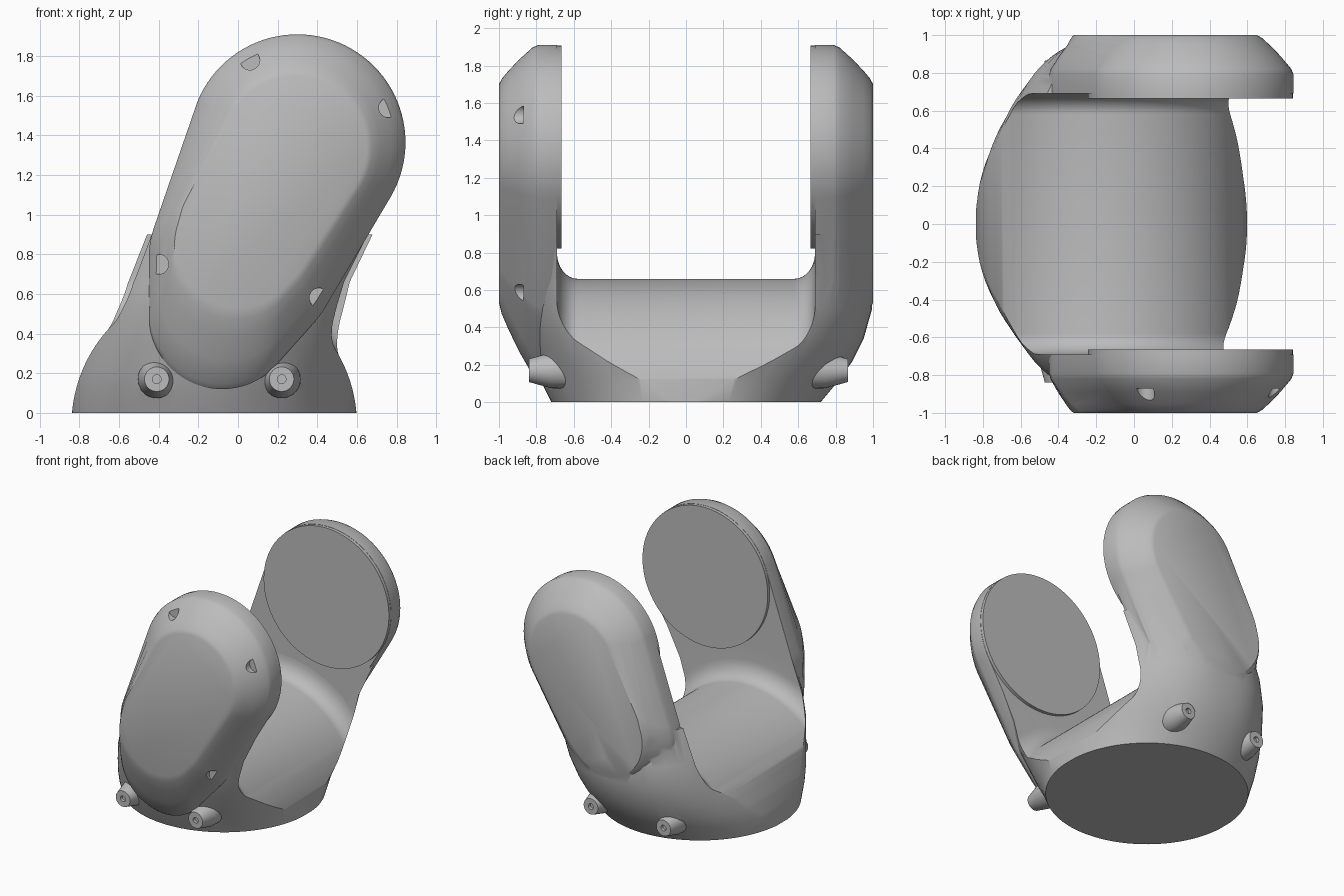
import bpy, bmesh, math

if "Cube" in bpy.data.objects:
    bpy.data.objects.remove(bpy.data.objects["Cube"], do_unlink=True)

grey = bpy.data.materials.new("matte_grey")
grey.use_nodes = True
grey.diffuse_color = (0.5, 0.5, 0.5, 1)
grey.node_tree.nodes["Principled BSDF"].inputs["Base Color"].default_value = (0.5, 0.5, 0.5, 1)

TAU = 2 * math.pi
SEG = 96


def loft(name, rings):
    """Skin a list of equal-sized rings and cap both ends."""
    bm = bmesh.new()
    rows = [[bm.verts.new(p) for p in ring] for ring in rings]
    for a, b in zip(rows, rows[1:]):
        for i in range(len(a)):
            j = (i + 1) % len(a)
            bm.faces.new((a[i], a[j], b[j], b[i]))
    bm.faces.new(rows[0])
    bm.faces.new(rows[-1])
    bmesh.ops.remove_doubles(bm, verts=bm.verts, dist=1e-5)
    bmesh.ops.recalc_face_normals(bm, faces=bm.faces)
    mesh = bpy.data.meshes.new(name)
    bm.to_mesh(mesh)
    bm.free()
    mesh.materials.append(grey)
    obj = bpy.data.objects.new(name, mesh)
    bpy.context.collection.objects.link(obj)
    return obj


def circle(x, y, z, r, n=SEG):
    """Ring around the y axis direction."""
    return [(x + r * math.cos(TAU * i / n), y, z + r * math.sin(TAU * i / n)) for i in range(n)]


def outline(circles, y):
    """Convex outline wrapped around several circles."""
    pts = []
    for i in range(SEG):
        u, v = math.cos(TAU * i / SEG), math.sin(TAU * i / SEG)
        x, z, r = max(circles, key=lambda c: c[0] * u + c[1] * v + c[2])
        pts.append((x + r * u, y, z + r * v))
    return pts


def boolean(obj, other, operation):
    mod = obj.modifiers.new(operation, 'BOOLEAN')
    mod.operation, mod.object, mod.solver = operation, other, 'EXACT'
    bpy.context.view_layer.objects.active = obj
    bpy.ops.object.modifier_apply(modifier=mod.name)
    bpy.data.objects.remove(other, do_unlink=True)


def smooth(obj, angle=32):
    bpy.ops.object.select_all(action='DESELECT')
    obj.select_set(True)
    bpy.context.view_layer.objects.active = obj
    bpy.ops.object.shade_smooth_by_angle(angle=math.radians(angle))


# Outer hull: round foot growing into the two arm roots
# height, left x, right x, front depth, back depth, squareness
levels = [(0, -.84, .60, .72, .72, 2), (.12, -.84, .61, .78, .82, 2.05),
          (.22, -.82, .63, .82, .89, 2.15), (.34, -.78, .64, .86, .95, 2.3),
          (.5, -.71, .64, .91, .995, 2.6), (.66, -.64, .65, .92, 1, 2.9),
          (.9, -.54, .76, .93, 1, 3)]


def hull_ring(z, left, right, front, back, n):
    pts = []
    for i in range(SEG):
        c, s = math.cos(TAU * i / SEG), math.sin(TAU * i / SEG)
        px = math.copysign(abs(c) ** (2 / n), c)
        py = math.copysign(abs(s) ** (2 / n), s)
        pts.append(((left + right) / 2 + (right - left) / 2 * px,
                    py * (back if s > 0 else front), z))
    return pts


body = loft("yoke_body", [hull_ring(*lv) for lv in levels])

# Rounded saddle with fillets rising to the arms
half = [(.69 - .11 * (1 - math.sin(a)), .86 - .14 * math.cos(a))
        for a in [math.pi / 2 * k / 8 for k in range(9)]]
half += [(.69, 1.5), (1.2, 1.5)]
profile = [(-y, r) for y, r in reversed(half)] + half
boolean(body, loft("saddle", [circle(-.12, y, -.06, r, 160) for y, r in profile]), 'INTERSECT')

# Arms: wrapped outline with a softly bevelled outer face
disc = (.30, 1.365, .545)
flat = [(.29, 1.34, .36), (.04, .92, .34), (0, .85, .32)]
layers = [(.69, 0), (.79, 0), (.82, .06), (.89, .36), (.95, .66), (.985, .86), (1, 1)]


def arm(name, side, circles):
    rings = []
    for y, t in layers:
        mix = [tuple(p + (q - p) * t for p, q in zip(c, f)) for c, f in zip(circles, flat)]
        rings.append(outline(mix, side * y))
    return loft(name, rings)


back_arm = arm("back_arm", 1, [disc, (.03, .78, .48), (.03, .76, .44)])
boolean(body, back_arm, 'UNION')

# Tapered pegs with a small bore
for side, tip in ((1, .865), (-1, .84)):
    for x in (-.41, .22):
        steps = [(.5, .1), (tip - .12, .095), (tip, .062), (tip, .022), (tip - .025, .022)]
        peg = loft("peg", [circle(x, side * y, .17, r, 32) for y, r in steps])
        boolean(body, peg, 'UNION')
smooth(body)

# Front cover with screw pockets around its rim
cover = arm("front_cover", -1, [disc, (.03, .78, .48), (-.08, .49, .37)])
for x, z in ((.06, 1.78), (.76, 1.54), (-.40, .75), (.41, .58), (-.13, .18)):
    pocket = loft("pocket", [circle(x, y, z, .05, 24) for y in (-1.1, -.87)])
    boolean(cover, pocket, 'DIFFERENCE')
smooth(cover)

# Round bearing pads on the inner faces
for name, side in (("front_pad", -1), ("back_pad", 1)):
    smooth(loft(name, [circle(disc[0], side * y, disc[1], .543) for y in (.665, .75)]))
